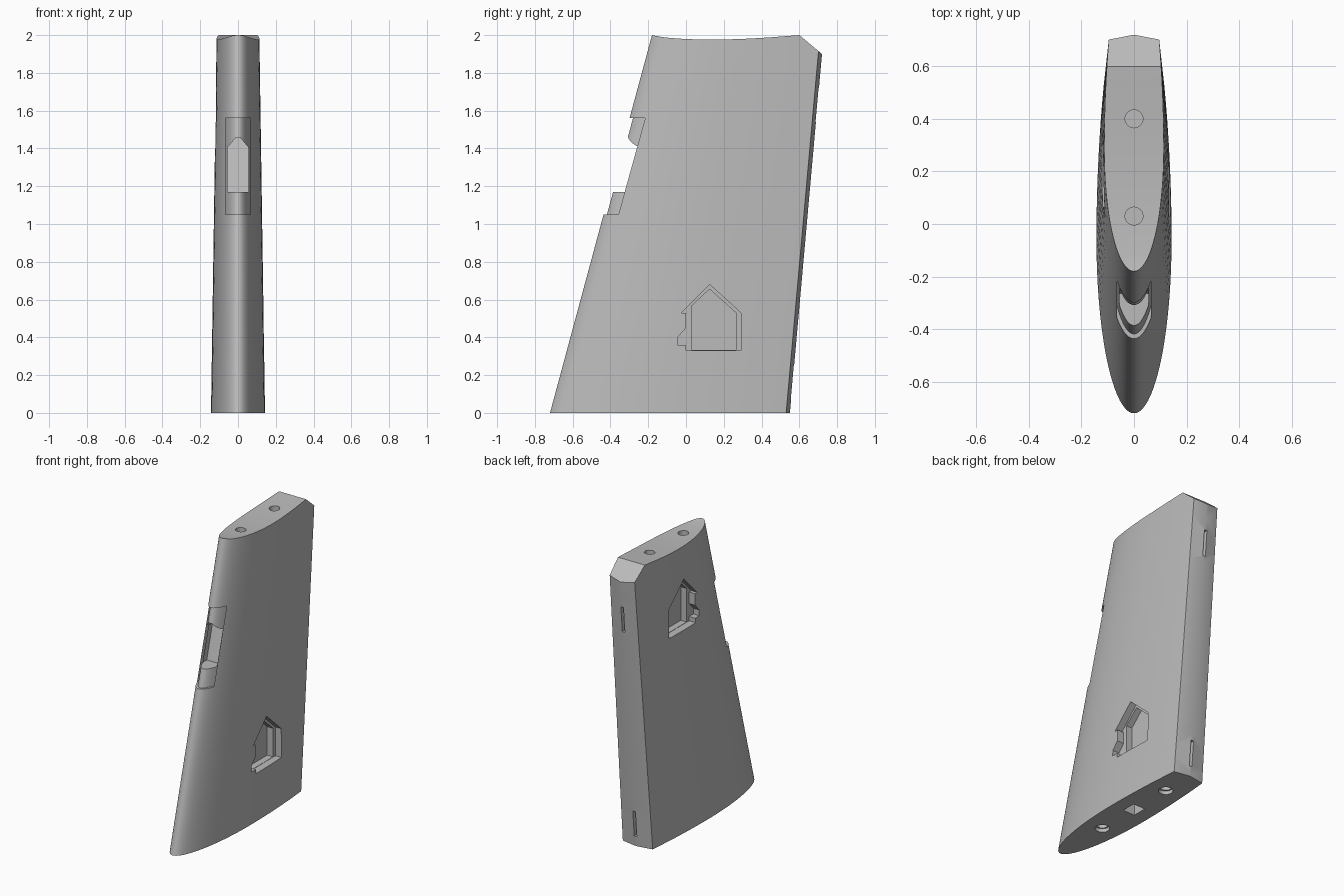
import bpy, bmesh, math
from math import sin, cos, pi

if "Cube" in bpy.data.objects:
    bpy.data.objects.remove(bpy.data.objects["Cube"], do_unlink=True)

grey = bpy.data.materials.new("plain grey")
grey.use_nodes = True
COLOUR = (0.5, 0.5, 0.5, 1)
grey.diffuse_color = COLOUR
grey.node_tree.nodes["Principled BSDF"].inputs["Base Color"].default_value = COLOUR


def make_object(name, bm):
    bmesh.ops.recalc_face_normals(bm, faces=bm.faces)
    mesh = bpy.data.meshes.new(name)
    bm.to_mesh(mesh)
    bm.free()
    mesh.materials.append(grey)
    obj = bpy.data.objects.new(name, mesh)
    bpy.context.collection.objects.link(obj)
    return obj


def front_edge(z):
    return -0.72 + 0.27 * z


def section(z, inset):
    """Half-round nose, gently tapering flanks and a shallow pointed back."""
    front, back = front_edge(z) + inset, 0.53 + 0.0895 * z
    width, back_width = 0.143 - 0.015 * z - inset, 0.115 - 0.01 * z - inset
    mid = front + 0.53 * (back - front)
    half = []
    for i in range(21):
        a = i / 20 * pi / 2
        half.append((width * sin(a), mid - (mid - front) * cos(a)))
    for i in range(1, 9):
        u = i / 8
        half.append((back_width + (width - back_width) * (1 - u * u), mid + (back - mid) * u))
    mirrored = [(-x, y) for x, y in reversed(half[1:])]
    return half + [(0, back + 0.02)] + mirrored


def loft(name, inset=0.0, low=0.0, high=2.1, levels=22):
    bm = bmesh.new()
    rings = []
    for k in range(levels):
        z = low + (high - low) * k / (levels - 1)
        rings.append([bm.verts.new((x, y, z)) for x, y in section(z, inset)])
    for r, s in zip(rings, rings[1:]):
        n = len(r)
        for i in range(n):
            bm.faces.new((r[i], r[(i + 1) % n], s[(i + 1) % n], s[i]))
    bm.faces.new(rings[0])
    bm.faces.new(rings[-1])
    return make_object(name, bm)


def prism(name, outline, start, end, place):
    """Extrude an outline from start to end; place maps (u, v, w) to x, y, z."""
    bm = bmesh.new()
    a, b = [[bm.verts.new(place(u, v, w)) for u, v in outline] for w in (start, end)]
    n = len(outline)
    for i in range(n):
        bm.faces.new((a[i], a[(i + 1) % n], b[(i + 1) % n], b[i]))
    bm.faces.new(a)
    bm.faces.new(b)
    obj = make_object(name, bm)
    obj.hide_render = True
    return obj


def cut(target, cutter):
    mod = target.modifiers.new("cut", 'BOOLEAN')
    mod.operation, mod.solver, mod.object = 'DIFFERENCE', 'EXACT', cutter
    bpy.context.view_layer.objects.active = target
    bpy.ops.object.modifier_apply(modifier=mod.name)
    bpy.data.objects.remove(cutter, do_unlink=True)


def rectangle(u0, u1, v0, v1):
    return [(u0, v0), (u1, v0), (u1, v1), (u0, v1)]


def circle(y, radius, n=32):
    return [(radius * cos(2 * pi * i / n), y + radius * sin(2 * pi * i / n)) for i in range(n)]


def along_z(u, v, w):
    return (u, v, w)


def along_x(u, v, w):
    return (w, u, v)


def along_slope(u, v, w):
    return (u, w + front_edge(v), v)


fin = loft("fin_body")

# Hollowed top with a sloping rear chamfer
top = [(-0.4, 2.045), (-0.18, 2.0)]
for i in range(1, 16):
    t = i / 16
    top.append((-0.18 + 0.78 * t, 2 - 0.0825 * t ** 0.75 * (1 - t) ** 1.1))
top += [(0.6, 2.0), (0.9, 1.75), (0.9, 2.4), (-0.4, 2.4)]
cut(fin, prism("top_cutter", top, -0.4, 0.4, along_x))

# Shallow curved recess in the nose
recess = prism("recess_cutter", rectangle(-0.065, 0.065, 1.05, 1.56), -0.6, -0.1,
               lambda u, v, w: (u, w, v))
cut(recess, loft("recess_floor", inset=0.018))
cut(fin, recess)

# Deep gabled pocket inside the recess
gable = [(-0.055, 1.17), (0.055, 1.17), (0.055, 1.405), (0.012, 1.457),
         (-0.012, 1.457), (-0.055, 1.405)]
cut(fin, prism("nose_pocket_cutter", gable, -0.2, 0.14, along_slope))

# House-shaped pockets, one low on one flank and one high on the other
house = [(0, 0.33), (0.29, 0.33), (0.29, 0.53), (0.125, 0.68), (-0.025, 0.53),
         (0, 0.53), (0, 0.45), (-0.045, 0.4), (-0.045, 0.36), (0, 0.36)]
inner = [(0.028, 0.332), (0.264, 0.332), (0.264, 0.53), (0.125, 0.655), (0.028, 0.565)]
for side, skin, dy, dz in ((1, 0.135, 0, 0), (-1, 0.12, 0.065, 1.07)):
    for outline, depth in ((house, 0.05), (inner, 0.095)):
        moved = [(y + dy, z + dz) for y, z in outline]
        cut(fin, prism("flank_cutter", moved, side * 0.3, side * (skin - depth), along_x))

# Round sockets in the top
for y in (0.03, 0.4):
    cut(fin, prism("top_socket_cutter", circle(y, 0.034), 1.87, 2.2, along_z))

# Stepped round sockets and a square socket in the base
for y in (-0.31, 0.31):
    cut(fin, prism("base_socket_cutter", circle(y, 0.046), -0.1, 0.025, along_z))
    cut(fin, prism("base_bore_cutter", circle(y, 0.036), -0.1, 0.13, along_z))
cut(fin, prism("square_socket_cutter", rectangle(-0.046, 0.046, -0.05, 0.05), -0.1, 0.1, along_z))

# Narrow slots in the rear edge
for z in (0.07, 1.54):
    back = 0.55 + 0.0895 * z
    cut(fin, prism("slot_cutter", rectangle(-0.01, 0.01, z, z + 0.18), back - 0.05, 1.0,
                   lambda u, v, w: (u, w, v)))

# Smooth skin with crisp cut edges
bpy.ops.object.select_all(action='DESELECT')
fin.select_set(True)
bpy.context.view_layer.objects.active = fin
bpy.ops.object.shade_smooth_by_angle(angle=math.radians(28))
